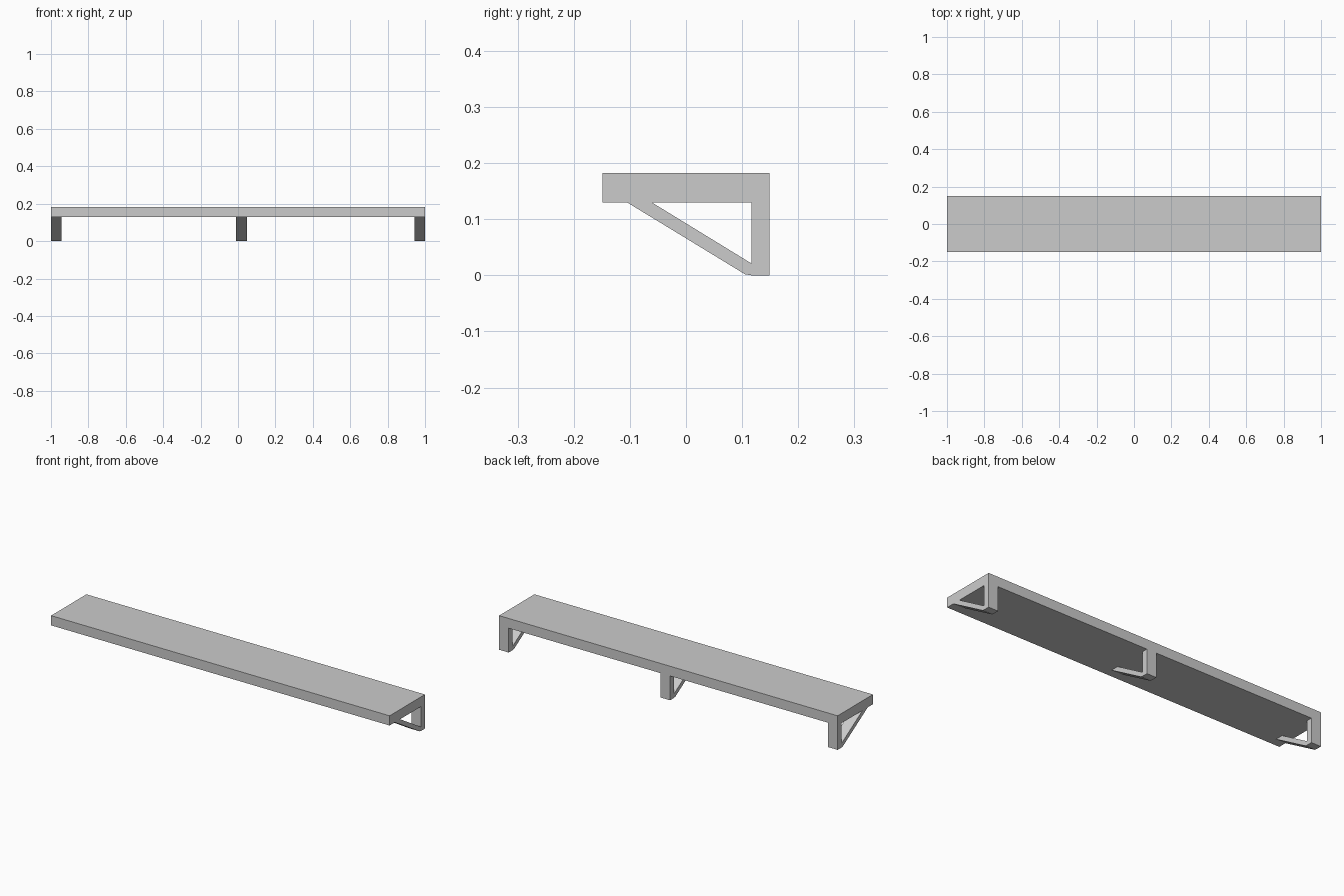
import bpy, bmesh

if "Cube" in bpy.data.objects:
    bpy.data.objects.remove(bpy.data.objects["Cube"])


def extrude_profile(name, profile, x0, x1):
    """Extrude a closed (y, z) profile along x from x0 to x1."""
    bm = bmesh.new()
    face = bm.faces.new([bm.verts.new((x0, y, z)) for y, z in profile])
    ext = bmesh.ops.extrude_face_region(bm, geom=[face])
    verts = [g for g in ext["geom"] if isinstance(g, bmesh.types.BMVert)]
    bmesh.ops.translate(bm, verts=verts, vec=(x1 - x0, 0, 0))
    bmesh.ops.recalc_face_normals(bm, faces=bm.faces)
    mesh = bpy.data.meshes.new(name)
    bm.to_mesh(mesh)
    bm.free()
    obj = bpy.data.objects.new(name, mesh)
    bpy.context.collection.objects.link(obj)
    return obj


BACK, UNDER, TOP = 0.149, 0.13, 0.182
WIDTH = 0.057

# Shelf board
extrude_profile("shelf_board",
                [(-BACK, UNDER), (BACK, UNDER), (BACK, TOP), (-BACK, TOP)],
                -1, 1)

# Wall brackets: upright post with a diagonal brace up to the board
bracket = [(-0.105, UNDER), (0.105, 0.002), (0.117, 0), (BACK, 0),
           (BACK, UNDER), (0.117, UNDER), (0.117, 0.021), (-0.061, UNDER)]
for side, x in (("left", -1), ("middle", -0.01), ("right", 1 - WIDTH)):
    extrude_profile(side + "_bracket", bracket, x, x + WIDTH)
